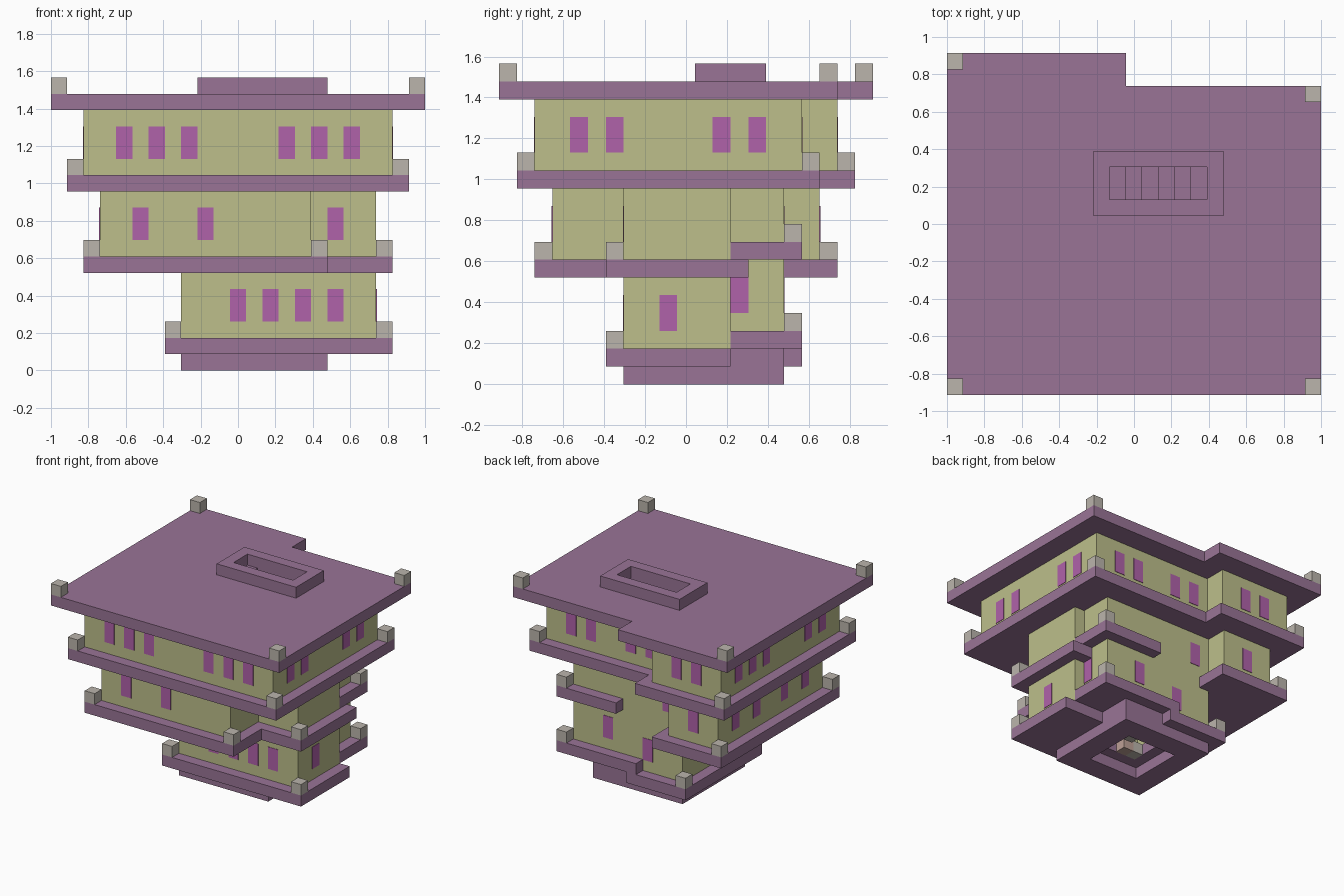
import bpy, bmesh
from mathutils import Matrix, Vector

cube = bpy.data.objects.get("Cube")
if cube:
    bpy.data.objects.remove(cube)

U = 2 / 23                      # one building block
ORIGIN = Vector((-1, -21 * U / 2, 0))


def point(i, j, k):
    return ORIGIN + Vector((i, j, k)) * U


def material(name, rgb):
    m = bpy.data.materials.new(name)
    m.use_nodes = True
    m.diffuse_color = (*rgb, 1)
    m.node_tree.nodes["Principled BSDF"].inputs["Base Color"].default_value = (*rgb, 1)
    return m


PURPLE = material("purple stone", (0.32, 0.175, 0.305))
CREAM = material("olive plaster", (0.51, 0.52, 0.258))
GLASS = material("magenta glass", (0.434, 0.122, 0.402))
GREY = material("grey stone", (0.497, 0.462, 0.413))
PINK = material("pale pink", (0.515, 0.352, 0.305))


def finish(name, bm, mat):
    bmesh.ops.remove_doubles(bm, verts=bm.verts, dist=1e-5)
    bmesh.ops.recalc_face_normals(bm, faces=bm.faces)
    mesh = bpy.data.meshes.new(name)
    bm.to_mesh(mesh)
    bm.free()
    mesh.materials.append(mat)
    bpy.context.collection.objects.link(bpy.data.objects.new(name, mesh))


def cells(rects):
    return {(i, j) for a, b, c, d in rects for i in range(a, c) for j in range(b, d)}


def layer(name, rects, k0, k1, mat, cuts=(), hollow=False):
    """Extrude a union of plan rectangles, optionally as one-block-thick walls."""
    plan = cells(rects) - cells(cuts)
    if hollow:
        near = [(a, b) for a in (-1, 0, 1) for b in (-1, 0, 1)]
        plan = {c for c in plan if any((c[0] + a, c[1] + b) not in plan for a, b in near)}
    bm = bmesh.new()

    def quad(*corners):
        bm.faces.new([bm.verts.new(point(*c)) for c in corners])

    for i, j in plan:
        ring = [(i, j), (i + 1, j), (i + 1, j + 1), (i, j + 1)]
        for k in (k0, k1):
            quad(*[(*c, k) for c in ring])
        for n, (di, dj) in enumerate([(0, -1), (1, 0), (0, 1), (-1, 0)]):
            if (i + di, j + dj) not in plan:
                a, b = ring[n], ring[(n + 1) % 4]
                quad((*a, k0), (*b, k0), (*b, k1), (*a, k1))
    finish(name, bm, mat)


def boxes(name, items, mat):
    """Join boxes given as (low corner, high corner) in blocks."""
    bm = bmesh.new()
    for lo, hi in items:
        lo, hi = point(*lo), point(*hi)
        bmesh.ops.create_cube(bm, size=1, matrix=Matrix.Translation((lo + hi) / 2)
                              @ Matrix.Diagonal((*(hi - lo), 1)))
    finish(name, bm, mat)


def posts(name, k, spots):
    boxes(name, [((i, j, k), (i + 1, j + 1, k + 1)) for i, j in spots], GREY)


def windows(name, axis, plane, k, starts):
    """Thin two-block-high panes straddling a wall plane."""
    t = 0.04
    panes = []
    for s in starts:
        if axis == "y":
            panes.append(((s, plane - t, k), (s + 1, plane + t, k + 2)))
        else:
            panes.append(((plane - t, s, k), (plane + t, s + 1, k + 2)))
    boxes(name, panes, GLASS)


# Foundation and ground floor
layer("foundation", [(8, 7, 17, 16)], 0, 1, PURPLE, cuts=[(10, 9, 15, 14)])
layer("ground_slab", [(7, 6, 21, 13), (7, 6, 13, 17), (8, 7, 17, 16)], 1, 2, PURPLE,
      cuts=[(11, 10, 14, 13)])
layer("ground_raised_terrace", [(12, 13, 20, 17)], 2, 3, PURPLE)
layer("ground_walls", [(8, 7, 20, 13), (8, 13, 19, 16)], 2, 7, CREAM, hollow=True)
posts("ground_posts", 2, [(7, 6), (20, 6), (7, 16)])
posts("ground_terrace_post", 3, [(19, 16)])
posts("cellar_grey_blocks", 1, [(11, 10), (13, 12)])
boxes("cellar_pink_block", [((12, 10, 1), (13, 11, 2))], PINK)

# Middle floor
layer("middle_slab", [(2, 2, 9, 19), (2, 2, 17, 7), (2, 6, 21, 14), (9, 7, 18, 15)],
      6, 7, PURPLE)
layer("middle_raised_balcony", [(14, 16, 20, 17), (19, 13, 20, 17)], 7, 8, PURPLE)
layer("middle_walls", [(3, 3, 16, 16), (3, 7, 20, 13), (3, 13, 19, 16), (3, 3, 8, 18)],
      7, 11, CREAM, hollow=True)
posts("middle_posts", 7, [(2, 2), (16, 2), (20, 6), (2, 18)])
posts("middle_balcony_post", 8, [(19, 16)])

# Upper floor
layer("upper_slab", [(1, 1, 22, 18), (1, 1, 10, 20)], 11, 12, PURPLE)
layer("upper_walls", [(2, 2, 21, 17), (2, 2, 9, 19)], 12, 16, CREAM, hollow=True)
posts("upper_posts", 12, [(1, 1), (21, 1), (21, 17), (1, 19)])

# Roof with a stair hatch
layer("roof_slab", [(0, 0, 23, 19), (0, 0, 11, 21)], 16, 17, PURPLE,
      cuts=[(11, 12, 16, 14)])
layer("roof_hatch", [(9, 11, 17, 15)], 17, 18, PURPLE, cuts=[(10, 12, 16, 14)])
boxes("hatch_stairs", [((10 + s, 12, 16 - s), (11 + s, 14, 17 - s)) for s in range(1, 5)],
      PURPLE)
posts("roof_posts", 17, [(0, 0), (22, 0), (22, 18), (0, 20)])

# Windows: upper, middle, then ground floor
windows("upper_front_windows", "y", 2, 13, [4, 6, 8, 14, 16, 18])
windows("upper_left_windows", "x", 21, 13, [4, 6, 12, 14])
windows("upper_right_windows", "x", 2, 13, [4, 6, 12, 14, 16])
windows("upper_back_windows", "y", 17, 13, [10, 12, 16, 18])
windows("upper_back_wing_windows", "y", 19, 13, [4, 6])
windows("middle_front_windows", "y", 3, 8, [5, 9])
windows("middle_front_recess_window", "y", 7, 8, [17])
windows("middle_right_windows", "x", 3, 8, [5, 8, 12, 15])
windows("middle_back_window", "y", 16, 8, [9])
windows("middle_back_wing_window", "y", 18, 8, [5])
windows("ground_front_windows", "y", 7, 3, [11, 13, 15, 17])
windows("ground_left_window", "x", 20, 3, [9])
windows("ground_terrace_side_window", "x", 19, 4, [13])
windows("ground_terrace_back_window", "y", 16, 4, [15])
windows("ground_back_window", "y", 16, 3, [11])
